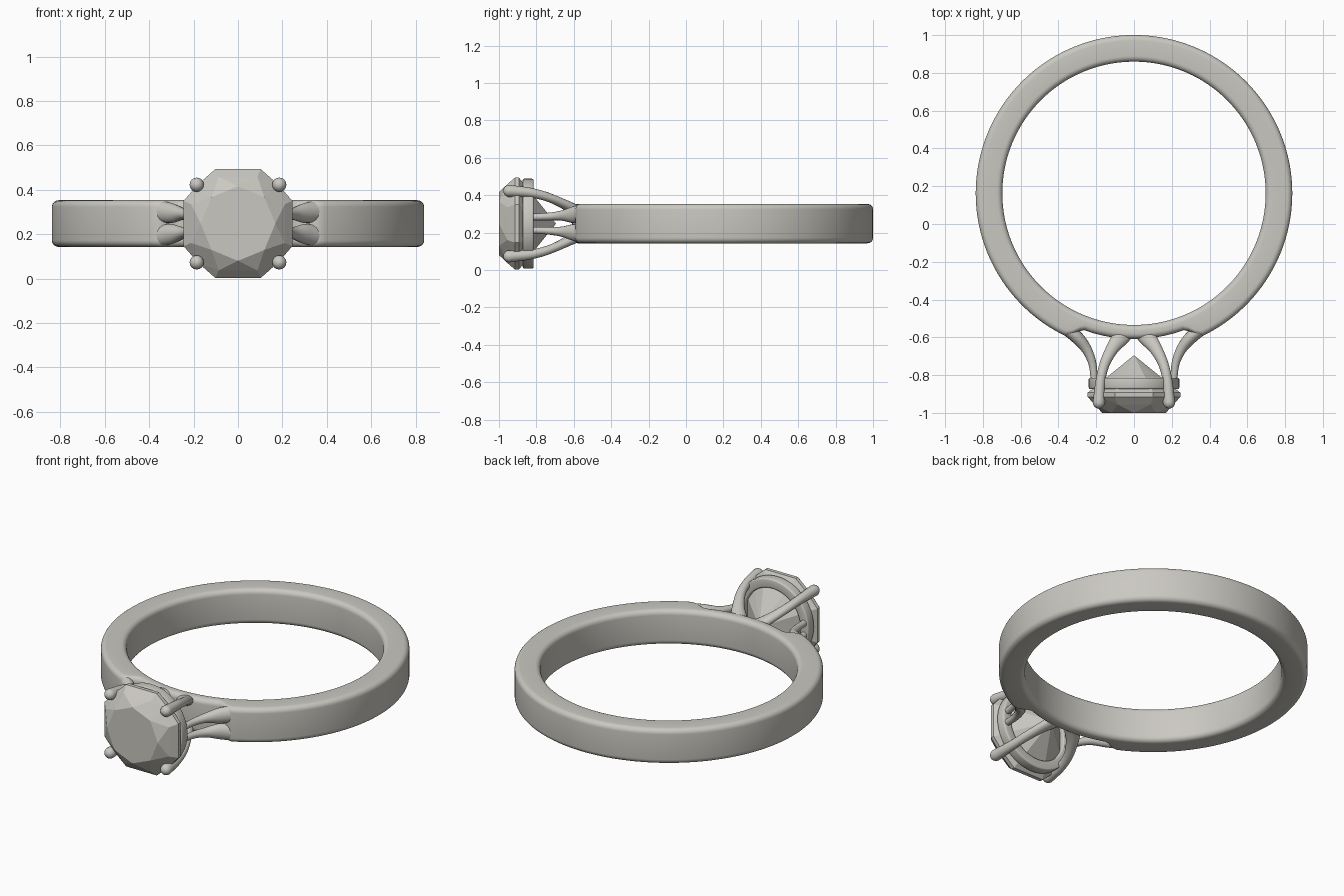
import bpy, bmesh, math
from mathutils import Vector

if "Cube" in bpy.data.objects:
    bpy.data.objects.remove(bpy.data.objects["Cube"])

ZC = 0.248                      # height of the ring's mid plane
BAND = Vector((0, 0.1625, ZC))  # band centre

metal = bpy.data.materials.new("warm grey")
metal.diffuse_color = (0.59, 0.575, 0.53, 1)
metal.use_nodes = True
metal.node_tree.nodes["Principled BSDF"].inputs["Base Color"].default_value = metal.diffuse_color


def finish(name, bm, smooth=True):
    bmesh.ops.recalc_face_normals(bm, faces=bm.faces)
    me = bpy.data.meshes.new(name)
    bm.to_mesh(me)
    bm.free()
    me.materials.append(metal)
    ob = bpy.data.objects.new(name, me)
    bpy.context.collection.objects.link(ob)
    if smooth:
        bpy.ops.object.select_all(action='DESELECT')
        ob.select_set(True)
        bpy.context.view_layer.objects.active = ob
        bpy.ops.object.shade_smooth_by_angle(angle=math.radians(40))
    return ob


def skin(name, rings, closed):
    """Bridge a list of equal point rings into a surface."""
    bm = bmesh.new()
    vs = [[bm.verts.new(p) for p in r] for r in rings]
    n, m = len(vs), len(vs[0])
    for i in range(n if closed else n - 1):
        a, b = vs[i], vs[(i + 1) % n]
        for j in range(m):
            k = (j + 1) % m
            bm.faces.new((a[j], a[k], b[k], b[j]))
    if not closed:
        bm.faces.new(vs[0])
        bm.faces.new(vs[-1])
    return finish(name, bm)


def rounded_rect(u0, u1, v0, v1, r, seg=6):
    pts = []
    corners = [(u1 - r, v1 - r), (u0 + r, v1 - r), (u0 + r, v0 + r), (u1 - r, v0 + r)]
    for q, (cu, cv) in enumerate(corners):
        for s in range(seg + 1):
            a = math.pi / 2 * (q + s / seg)
            pts.append((cu + r * math.cos(a), cv + r * math.sin(a)))
    return pts


def catmull(p0, p1, p2, p3, t):
    return 0.5 * (2 * p1 + (p2 - p0) * t + (2 * p0 - 5 * p1 + 4 * p2 - p3) * t * t
                  + (3 * p1 - p0 - 3 * p2 + p3) * t ** 3)


def tube(name, stations, sx, sz, sub=6, sides=16, round_tip=False):
    """Loft ellipses along stations (x, y, z offset, half width, half height)."""
    st = [Vector(s) for s in stations]
    st = [2 * st[0] - st[1]] + st + [2 * st[-1] - st[-2]]
    path = [catmull(*st[i:i + 4], s / sub) for i in range(len(st) - 3) for s in range(sub)]
    path.append(st[-2])
    if round_tip:
        end = path.pop()
        d = (Vector(end[:3]) - Vector(path[-1][:3])).normalized()
        for s in range(7):
            a = math.radians(85) * s / 6
            p = Vector(end[:3]) + d * end[3] * math.sin(a)
            path.append(Vector((*p, end[3] * math.cos(a), end[4] * math.cos(a))))
    rings = []
    for i, p in enumerate(path):
        a, b = path[max(i - 1, 0)], path[min(i + 1, len(path) - 1)]
        t = (Vector(b[:3]) - Vector(a[:3])).normalized()
        u = t.cross(Vector((0, 0, 1))).normalized()
        v = u.cross(t)
        ring = []
        for k in range(sides):
            w = 2 * math.pi * k / sides
            q = Vector(p[:3]) + u * p[3] * math.cos(w) + v * p[4] * math.sin(w)
            ring.append((q.x * sx, q.y, ZC + q.z * sz))
        rings.append(ring)
    return skin(name, rings, False)


# Band: thinner at the front, under the setting
rings = []
N = 180
for i in range(N):
    th = 2 * math.pi * i / N
    off = math.degrees(min(th, 2 * math.pi - th))
    t = min(max((off - 20) / 6, 0), 1)
    outer = 0.771 + (0.838 - 0.771) * t * t * (3 - 2 * t)
    prof = rounded_rect(0.697, outer, -0.105, 0.105, 0.03)
    rings.append([BAND + Vector((r * math.sin(th), -r * math.cos(th), z)) for r, z in prof])
skin("band", rings, True)

# Split shoulders and claws, mirrored in four
shoulder = [(0.41, -0.515, 0.055, 0.033, 0.048), (0.36, -0.553, 0.055, 0.034, 0.047),
            (0.30, -0.602, 0.047, 0.034, 0.045), (0.25, -0.665, 0.043, 0.027, 0.027),
            (0.22, -0.74, 0.038, 0.021, 0.02), (0.21, -0.83, 0.035, 0.018, 0.018)]
claw = [(0.05, -0.565, 0.06, 0.055, 0.035), (0.075, -0.605, 0.078, 0.046, 0.03),
        (0.115, -0.66, 0.108, 0.034, 0.025), (0.155, -0.74, 0.142, 0.027, 0.024),
        (0.177, -0.83, 0.165, 0.026, 0.026), (0.186, -0.945, 0.175, 0.032, 0.032)]
for sx, side in ((-1, "left"), (1, "right")):
    for sz, lvl in ((-1, "lower"), (1, "upper")):
        tube(f"{lvl}_{side}_shoulder", shoulder, sx, sz)
        tube(f"{lvl}_{side}_claw", claw, sx, sz, round_tip=True)

# Seat: round collar under the stone
prof = rounded_rect(0.185, 0.24, -0.873, -0.815, 0.008, 3)
skin("seat", [[(r * math.cos(a), y, ZC + r * math.sin(a)) for r, y in prof]
              for a in (2 * math.pi * i / 64 for i in range(64))], True)

# Stone: hull of table, crown, girdle and culet points
bm = bmesh.new()


def polar(r, deg, y):
    a = math.radians(deg)
    bm.verts.new((r * math.cos(a), y, ZC + r * math.sin(a)))


for k in range(8):
    polar(0.168, 45 * k, -1.0)
    polar(0.228, 45 * k + 22.5, -0.955)
for y in (-0.915, -0.893):
    for k in range(8):
        polar(0.2655, 45 * k + 22.5, y)
    for k in range(4):
        polar(0.252, 90 * k + 45, y)
polar(0, 0, -0.695)
bmesh.ops.convex_hull(bm, input=bm.verts)
bmesh.ops.dissolve_limit(bm, angle_limit=0.02, verts=bm.verts, edges=bm.edges)
finish("stone", bm, smooth=False)
